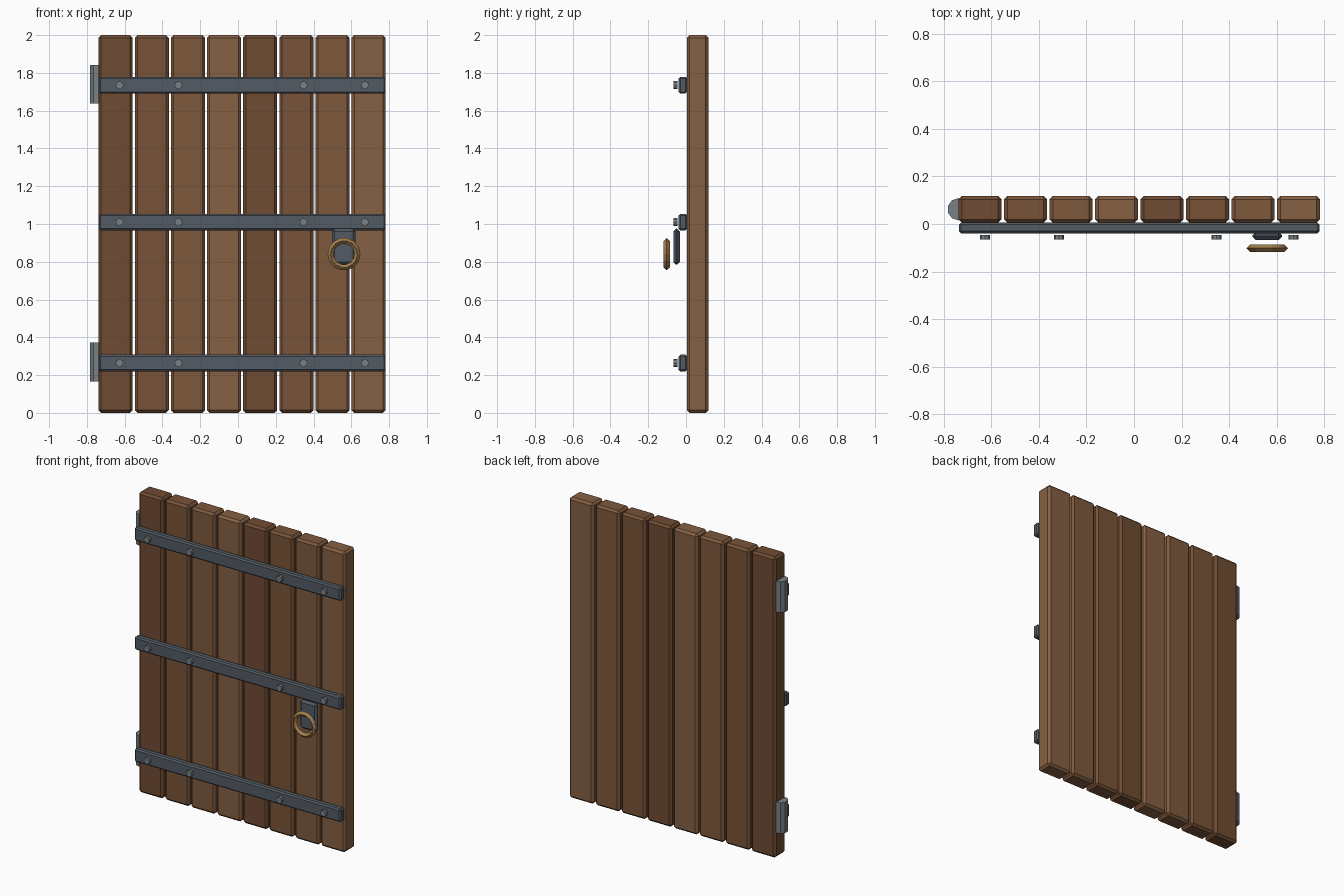
import bpy, bmesh
from mathutils import Matrix, Vector
from math import pi, sin, cos

if "Cube" in bpy.data.objects:
    bpy.data.objects.remove(bpy.data.objects["Cube"])


def material(name, rgb):
    m = bpy.data.materials.new(name)
    m.diffuse_color = (*rgb, 1)
    m.use_nodes = True
    m.node_tree.nodes["Principled BSDF"].inputs["Base Color"].default_value = m.diffuse_color
    return m


WOODS = [material(f"wood_{i}", c) for i, c in enumerate([
    (0.16, 0.072, 0.033), (0.19, 0.088, 0.04),
    (0.21, 0.10, 0.047), (0.24, 0.117, 0.056)])]
IRON = material("iron", (0.085, 0.105, 0.125))
STEEL = material("steel", (0.19, 0.215, 0.23))
BRASS = material("brass", (0.36, 0.21, 0.075))


def finish(name, bm, mat):
    bmesh.ops.recalc_face_normals(bm, faces=bm.faces)
    me = bpy.data.meshes.new(name)
    bm.to_mesh(me)
    bm.free()
    me.materials.append(mat)
    ob = bpy.data.objects.new(name, me)
    bpy.context.collection.objects.link(ob)
    return ob


def box(name, lo, hi, bevel, mat):
    """Chamfered box between two corners."""
    lo, hi = Vector(lo), Vector(hi)
    bm = bmesh.new()
    bmesh.ops.create_cube(bm, size=1, matrix=Matrix.Translation((lo + hi) / 2)
                          @ Matrix.Diagonal((*(hi - lo), 1)))
    bmesh.ops.bevel(bm, geom=bm.edges[:], offset=bevel, segments=1,
                    profile=0.5, affect='EDGES')
    return finish(name, bm, mat)


def cylinder(name, centre, radius, depth, sides, rot, mat):
    bm = bmesh.new()
    bmesh.ops.create_cone(bm, cap_ends=True, segments=sides, radius1=radius,
                          radius2=radius, depth=depth,
                          matrix=Matrix.Translation(centre) @ rot)
    return finish(name, bm, mat)


def ring(name, centre, major, minor, sides, section, mat):
    """Low-poly torus facing the front."""
    bm = bmesh.new()
    loops = []
    for i in range(sides):
        a = 2 * pi * i / sides
        loop = []
        for j in range(section):
            b = 2 * pi * j / section
            r = major + minor * cos(b)
            loop.append(bm.verts.new(Vector(centre) + Vector(
                (r * cos(a), minor * sin(b), r * sin(a)))))
        loops.append(loop)
    for i in range(sides):
        p, q = loops[i], loops[(i + 1) % sides]
        for j in range(section):
            k = (j + 1) % section
            bm.faces.new((p[j], q[j], q[k], p[k]))
    return finish(name, bm, mat)


# Planks
PITCH, WIDTH, LEFT = 0.1914, 0.18, -0.738
for i in range(8):
    x = LEFT + i * PITCH
    box(f"plank_{i + 1}", (x, 0.005, 0), (x + WIDTH, 0.118, 2), 0.014,
        WOODS[i % 4])

# Iron straps with rivets
FACING = Matrix.Rotation(pi / 2, 4, 'X')
for label, z in (("bottom", 0.264), ("middle", 1.01), ("top", 1.735)):
    box(f"{label}_strap", (-0.737, -0.039, z - 0.044),
        (0.781, 0.006, z + 0.044), 0.009, IRON)
    for n, x in enumerate((-0.627, -0.315, 0.347, 0.672)):
        cylinder(f"{label}_rivet_{n + 1}", (x, -0.056, z), 0.021, 0.02, 8,
                 FACING, STEEL)

# Hinge barrels on the left edge
for label, z in (("bottom", 0.27), ("top", 1.74)):
    cylinder(f"{label}_hinge", (-0.738, 0.062, z), 0.047, 0.205, 10,
             Matrix.Identity(4), STEEL)

# Latch plate and pull ring
box("latch_plate", (0.498, -0.067, 0.785), (0.623, -0.033, 0.975), 0.014, IRON)
ring("pull_ring", (0.561, -0.102, 0.84), 0.071, 0.016, 14, 4, BRASS)
